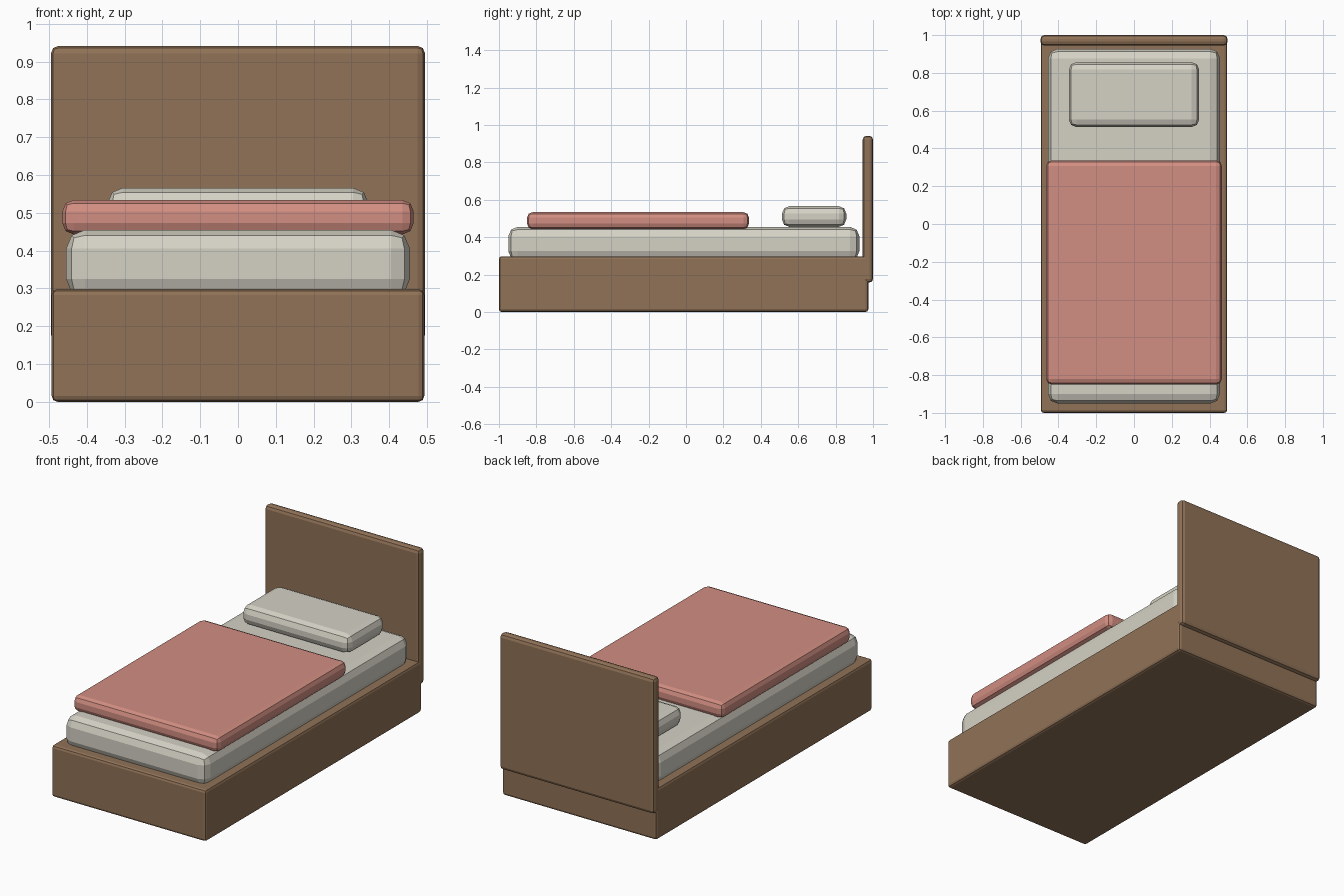
import bpy

if "Cube" in bpy.data.objects:
    bpy.data.objects.remove(bpy.data.objects["Cube"])


def srgb(r, g, b):
    """Convert 0-255 display values to a linear colour."""
    def lin(c):
        c /= 255
        return c / 12.92 if c <= 0.04045 else ((c + 0.055) / 1.055) ** 2.4
    return (lin(r), lin(g), lin(b), 1.0)


def material(name, rgb):
    mat = bpy.data.materials.new(name)
    mat.diffuse_color = srgb(*rgb)
    mat.use_nodes = True
    mat.node_tree.nodes["Principled BSDF"].inputs["Base Color"].default_value = mat.diffuse_color
    return mat


def rounded_box(name, x, y, z, bevel, mat):
    """Box from (min, max) ranges with two-step rounded edges."""
    spans = (x, y, z)
    bpy.ops.mesh.primitive_cube_add(size=1, location=[(a + b) / 2 for a, b in spans])
    obj = bpy.context.object
    obj.name = name
    obj.scale = [b - a for a, b in spans]
    bpy.ops.object.transform_apply(location=False, rotation=False, scale=True)
    mod = obj.modifiers.new("rounded_edges", "BEVEL")
    mod.width = bevel
    mod.segments = 2
    mod.limit_method = 'NONE'
    obj.data.materials.append(mat)
    return obj


wood = material("brown_wood", (144, 114, 87))
linen = material("off_white_linen", (213, 210, 197))
wool = material("dusty_pink_blanket", (210, 142, 130))

# Wooden base and headboard
rounded_box("bed_base", (-0.493, 0.493), (-1.0, 0.975), (0.0, 0.298), 0.015, wood)
rounded_box("headboard", (-0.495, 0.495), (0.945, 1.0), (0.157, 0.942), 0.02, wood)

# Bedding
rounded_box("mattress", (-0.455, 0.455), (-0.95, 0.927), (0.275, 0.455), 0.05, linen)
rounded_box("blanket", (-0.465, 0.465), (-0.85, 0.337), (0.443, 0.534), 0.03, wool)
rounded_box("pillow", (-0.345, 0.345), (0.513, 0.857), (0.455, 0.566), 0.04, linen)
